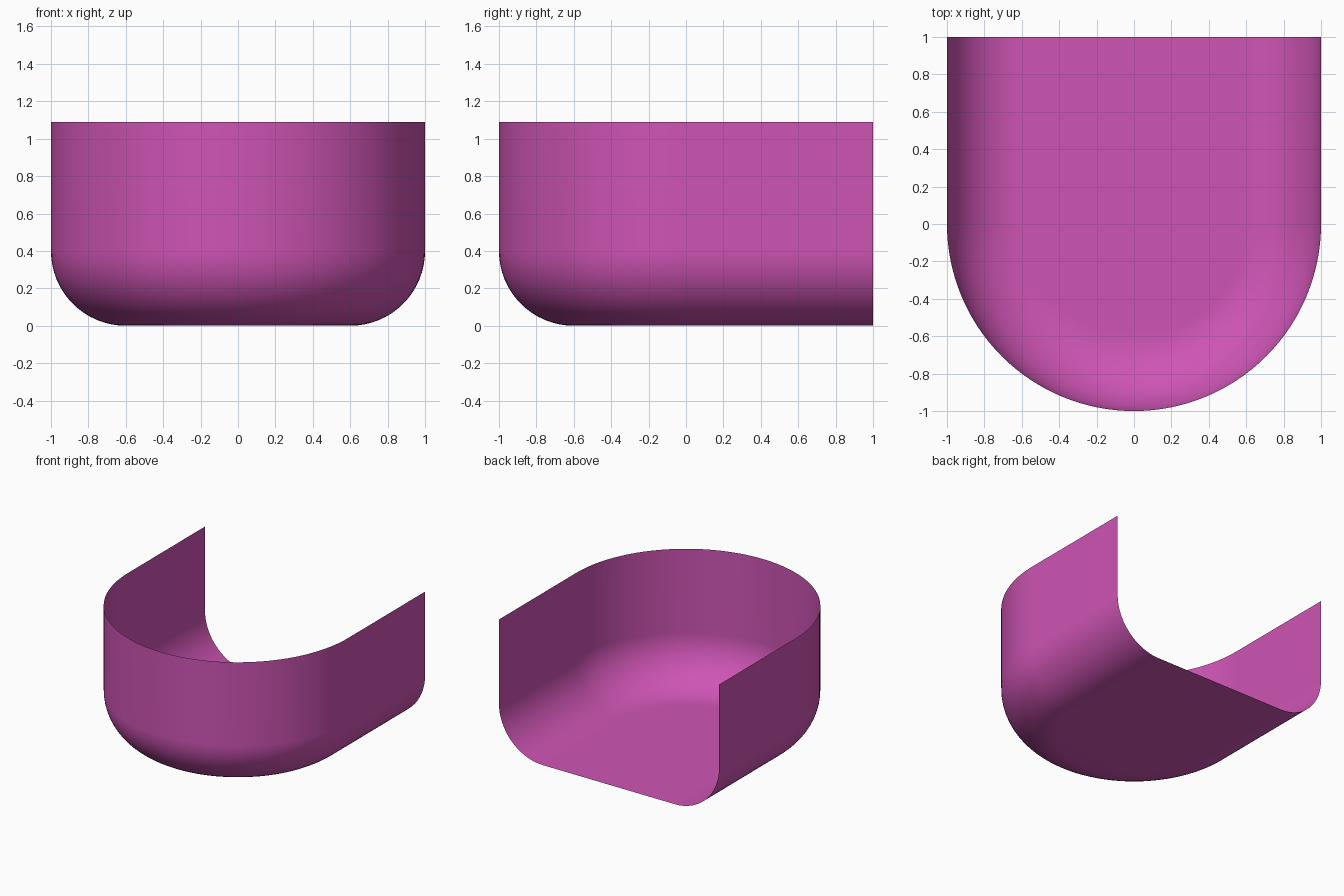
import bpy, bmesh
from math import sin, cos, pi

if "Cube" in bpy.data.objects:
    bpy.data.objects.remove(bpy.data.objects["Cube"])

HEIGHT, RADIUS, FILLET = 1.09, 1.0, 0.4
ARC, STEPS = 64, 16


def u_outline(r):
    """U-shaped plan: straight left side, front half circle, straight right side."""
    arc = [(-r * cos(pi * i / ARC), -r * sin(pi * i / ARC)) for i in range(ARC + 1)]
    return [(-r, 1.0)] + arc + [(r, 1.0)]


# Wall profile (plan radius, height): rim, then rounded bottom edge
profile = [(RADIUS, HEIGHT)]
for i in range(STEPS + 1):
    a = pi / 2 * i / STEPS
    profile.append((RADIUS - FILLET + FILLET * cos(a), FILLET - FILLET * sin(a)))

bm = bmesh.new()
rows = [[bm.verts.new((x, y, z)) for x, y in u_outline(r)] for r, z in profile]

# Wall and rounded edge
for upper, lower in zip(rows, rows[1:]):
    for i in range(len(upper) - 1):
        bm.faces.new((upper[i], lower[i], lower[i + 1], upper[i + 1]))

# Flat floor, in strips joining the left and right sides
floor = rows[-1]
n = len(floor)
for i in range(n // 2 - 1):
    bm.faces.new((floor[i], floor[n - 1 - i], floor[n - 2 - i], floor[i + 1]))
mid = n // 2
if n % 2:
    bm.faces.new((floor[mid - 1], floor[mid + 1], floor[mid]))

bmesh.ops.recalc_face_normals(bm, faces=bm.faces)
bm.faces.ensure_lookup_table()
if bm.faces[0].normal.x > 0:      # first face is the left wall, must face outward
    bmesh.ops.reverse_faces(bm, faces=bm.faces)
for f in bm.faces:
    f.smooth = True

mesh = bpy.data.meshes.new("open_shell")
bm.to_mesh(mesh)
bm.free()
shell = bpy.data.objects.new("open_shell", mesh)
bpy.context.collection.objects.link(shell)

# Keeps floor and straight walls evenly shaded
shell.modifiers.new("even_shading", 'WEIGHTED_NORMAL')

mat = bpy.data.materials.new("magenta")
mat.diffuse_color = (0.62, 0.09, 0.46, 1)
mat.use_nodes = True
mat.node_tree.nodes["Principled BSDF"].inputs["Base Color"].default_value = mat.diffuse_color
mesh.materials.append(mat)
